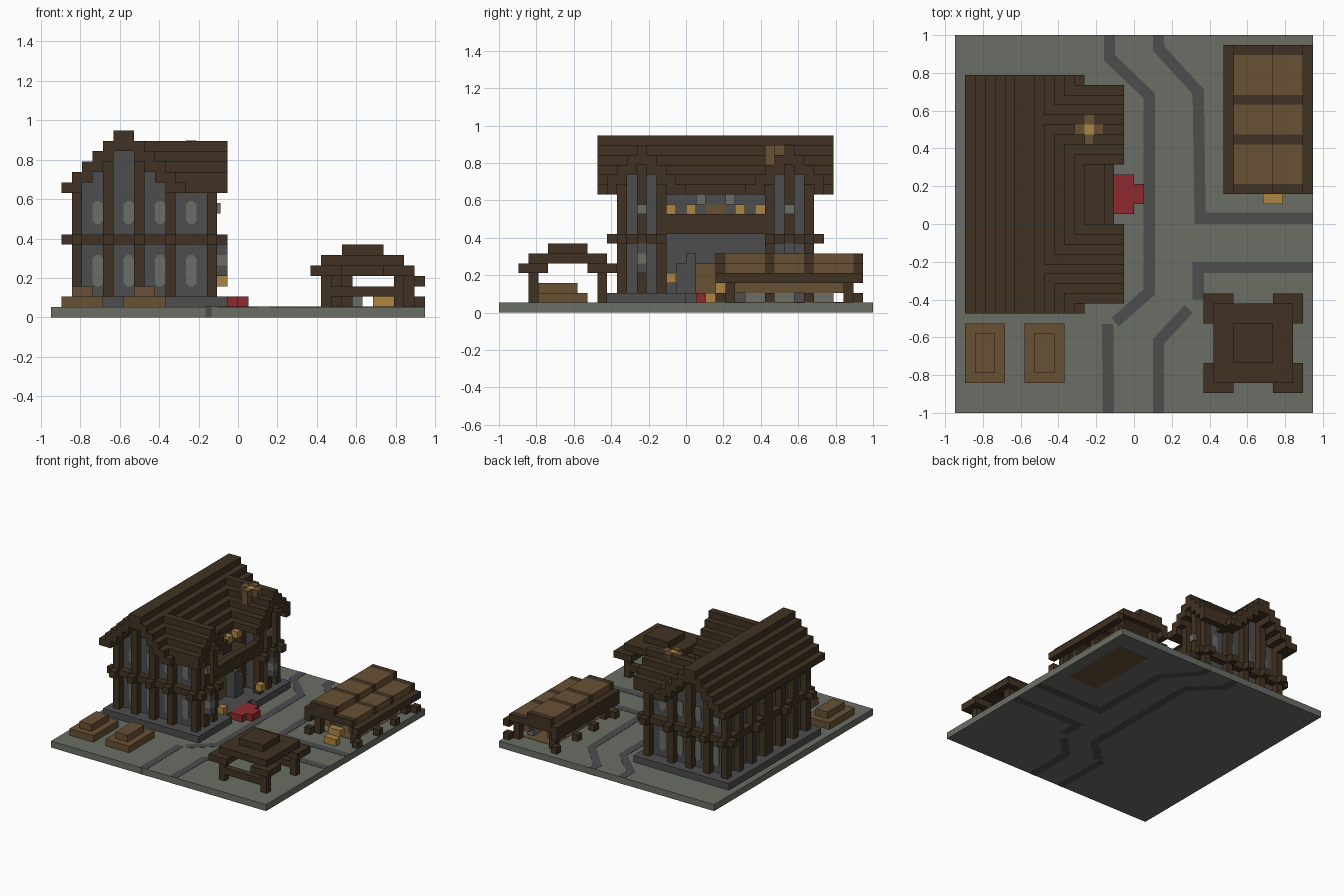
import bpy
import bmesh
from mathutils import Vector

default_cube = bpy.data.objects.get("Cube")
if default_cube:
    bpy.data.objects.remove(default_cube, do_unlink=True)

UNIT = 2 / 38          # one building block
HALF_X, HALF_Y = 18, 19


def material(name, rgb):
    """Flat material from display colour values."""
    linear = [(c / 255 / 12.92 if c < 11 else ((c / 255 + 0.055) / 1.055) ** 2.4) for c in rgb]
    mat = bpy.data.materials.new(name)
    mat.use_nodes = True
    mat.diffuse_color = (*linear, 1)
    shader = mat.node_tree.nodes["Principled BSDF"]
    shader.inputs["Base Color"].default_value = (*linear, 1)
    shader.inputs["Roughness"].default_value = 1
    return mat


timber = material("dark timber", (64, 50, 34))
wood = material("light wood", (105, 81, 52))
stone = material("pale stone", (106, 110, 102))
slate = material("dark stone", (77, 77, 79))
red = material("red cloth", (143, 42, 46))
amber = material("amber lantern", (174, 134, 66))


def world(i, j, k):
    return Vector(((i - HALF_X) * UNIT, (j - HALF_Y) * UNIT, k * UNIT))


def finish(name, mat, bm):
    bmesh.ops.recalc_face_normals(bm, faces=bm.faces)
    mesh = bpy.data.meshes.new(name)
    bm.to_mesh(mesh)
    bm.free()
    mesh.materials.append(mat)
    obj = bpy.data.objects.new(name, mesh)
    bpy.context.collection.objects.link(obj)
    return obj


def blocks(name, mat, boxes, mirror=False):
    """One object from boxes given as (i, j, k, width, depth, height) in units."""
    bm = bmesh.new()
    boxes = list(boxes)
    if mirror:     # repeat on the other end of the house
        boxes += [(i, 44 - j - d, k, w, d, h) for i, j, k, w, d, h in boxes]
    for i, j, k, w, d, h in boxes:
        cube = bmesh.ops.create_cube(bm, size=1)["verts"]
        centre = world(i + w / 2, j + d / 2, k + h / 2)
        for v in cube:
            v.co = centre + Vector((v.co.x * w, v.co.y * d, v.co.z * h)) * UNIT
    return finish(name, mat, bm)


def ribbon(name, points, width=0.06):
    """Path strip running through the full depth of the ground slab."""
    bm = bmesh.new()
    pts = [Vector((x, y, 0)) for x, y in points]
    rows = []
    for n, p in enumerate(pts):
        into = (p - pts[n - 1]).normalized() if n else (pts[1] - p).normalized()
        out = (pts[n + 1] - p).normalized() if n + 1 < len(pts) else into
        along = (into + out).normalized()
        side = Vector((-along.y, along.x, 0)) * width / 2 / max(along.dot(into), 0.5)
        rows.append([bm.verts.new(p + side * s + Vector((0, 0, z)))
                     for s, z in ((-1, 0), (1, 0), (1, UNIT + 0.002), (-1, UNIT + 0.002))])
    for a, b in zip(rows, rows[1:]):
        for n in range(4):
            m = (n + 1) % 4
            bm.faces.new((a[n], a[m], b[m], b[n]))
    bm.faces.new(rows[0])
    bm.faces.new(rows[-1])
    finish(name, slate, bm)


def window_plates(name, columns, bands):
    """Thin panes with clipped corners on both gable ends."""
    bm = bmesh.new()
    for face_j, push in ((13, -1), (31, 1)):
        for i in columns:
            for low, high in bands:
                cut = 0.3
                outline = [(i + cut, low), (i + 1 - cut, low), (i + 1, low + cut), (i + 1, high - cut),
                           (i + 1 - cut, high), (i + cut, high), (i, high - cut), (i, low + cut)]
                front = [bm.verts.new(world(x, face_j + push * 0.1, z)) for x, z in outline]
                back = [bm.verts.new(world(x, face_j, z)) for x, z in outline]
                bm.faces.new(front)
                for n in range(len(front)):
                    m = (n + 1) % len(front)
                    bm.faces.new((front[n], front[m], back[m], back[n]))
    finish(name, stone, bm)


# Ground and paths
blocks("ground", stone, [(0, 0, 0.02, 36, 38, 0.98)])
ribbon("west_path", [(-0.13, 1), (-0.13, 0.88), (0.08, 0.68), (0.08, -0.36), (-0.1, -0.52)])
ribbon("south_west_path", [(-0.14, -0.53), (-0.135, -1)])
ribbon("north_east_path", [(0.13, 1), (0.13, 0.93), (0.34, 0.7), (0.35, 0.03), (0.947, 0.03)])
ribbon("east_path", [(0.947, -0.23), (0.34, -0.23), (0.34, -0.4)])
ribbon("south_east_path", [(0.29, -0.45), (0.13, -0.62), (0.13, -1)])

# House walls: solid columns that follow the underside of the roof
blocks("plinth", slate, [(1, 11, 1, 15, 22, 1)])
blocks("plinth_wing_edge", slate, [(16, 11, 1, 1, 8, 1)], mirror=True)
blocks("main_walls", slate,
       [(i, 13, 2, 1, 18, max(8 + min(i, 13 - i), 10)) for i in range(3, 12)])
blocks("wing_walls", slate,
       [(12, j, 2, 3, 1, 13 - abs(j - 14)) for j in (13, 14, 15)], mirror=True)

# Timber frame
front_posts = [(i, 12, 2, 1, 1, h) for i, h in ((2, 10), (5, 13), (8, 13), (11, 10), (15, 11))]
blocks("gable_posts", timber, front_posts, mirror=True)
blocks("west_posts", timber, [(2, j, 2, 1, 1, 10) for j in (15, 18, 21)], mirror=True)
blocks("wing_posts", timber, [(15, 14, 2, 1, 1, 13), (15, 16, 2, 1, 1, 11), (12, 16, 2, 1, 1, 11)],
       mirror=True)
blocks("middle_beams", timber, [(2, 12, 7, 14, 1, 1), (15, 12, 7, 1, 5, 1), (12, 16, 7, 4, 1, 1)],
       mirror=True)
blocks("west_beam", timber, [(2, 12, 7, 1, 20, 1), (2, 12, 11, 1, 20, 1)])
blocks("beam_ends", timber,
       [(i, 11, 7, 1, 1, 1) for i in (2, 5, 8, 11, 15)]
       + [(1, 12, 7, 1, 1, 1), (1, 18, 7, 1, 1, 1)]
       + [(16, j, 7, 1, 1, 1) for j in (12, 14, 16)], mirror=True)
window_plates("gable_windows", (4, 7, 10, 13), ((3, 6), (9, 11.2)))

# Stepped roofs
main_rows = []
for i in range(1, 13):
    step = min(i, 13 - i)
    low = max(10 + step, 12)
    main_rows.append((i, 10, low, 1, 24, 12 + step - low))
blocks("main_roof", timber, main_rows)
wing_rows = []
for j in range(11, 19):
    top = 17 - abs(j - 14)
    low = max(top - 2, 12)
    start = 26 - top
    wing_rows.append((start, j, low, 17 - start, 1, top - low))
blocks("wing_roofs", timber, wing_rows, mirror=True)

# Chimney set into the back wing roof
lift = 0.05
blocks("chimney_sides", wood, [(13, 27, 14, 1, 1, 3), (12, 28, 15, 1, 1, 2),
                               (14, 28, 15, 1, 1, 2), (13, 29, 16, 1, 1, 1 + lift)])
blocks("chimney_ember", amber, [(13, 28, 15, 1, 1, 2 - lift)])

# Balcony and entrance between the wings
blocks("balcony", timber, [(12, 17, 8, 4, 10, 1), (15, 17, 9, 1, 10, 1)])
blocks("balcony_lanterns", amber, [(12, 17, 10, 1, 1, 1), (12, 19, 10, 1, 1, 1)], mirror=True)
blocks("balcony_lamps", stone, [(12, 20, 11, 0.5, 1, 1)], mirror=True)
blocks("balcony_door", wood, [(12, 21, 9, 0.15, 2, 2)])
blocks("door_frame", slate, [(12, 18, 2, 2, 1, 3), (12, 19, 2, 2, 1, 4)], mirror=True)
blocks("entrance_door", wood, [(12, 20, 2, 0.5, 4, 3)])
blocks("carpet", red, [(16, 20, 1, 2, 4, 1), (18, 21, 1, 1, 2, 1)])
blocks("wing_lamp_brackets", slate, [(16, 14, 4, 1, 1, 1), (16, 14, 6, 1, 1, 1)], mirror=True)
blocks("wing_lamps", stone, [(16, 14, 5, 1, 1, 1), (16, 14, 10, 0.3, 1, 1)], mirror=True)
blocks("door_lanterns", amber, [(16, 17, 3, 1, 1, 1)], mirror=True)

# Stepped crates in front of the house
for name, i in (("west_crate", 1), ("east_crate", 7)):
    blocks(name, wood, [(i, 3, 1, 4, 6, 1), (i + 1, 4, 2, 2, 4, 1)])

# Open shelter
blocks("shelter_posts", timber, [(i, j, 1, 1, 1, 3) for i in (26, 33) for j in (3, 10)])
blocks("shelter_rails", timber, [(26, j, 2, 8, 1, 1) for j in (3, 10)])
blocks("shelter_roof", timber,
       [(i, j, 4, 3, 3, 1) for i in (25, 32) for j in (2, 9)]
       + [(26, 3, 5, 8, 8, 1), (28, 5, 6, 4, 4, 1)])

# Market stall: stepped roof with timber ribs and wood panels
panels = ((23, 4), (28, 3), (32, 4))
ribs = ((22, 1), (27, 1), (31, 1), (36, 1))
steps = ((28, 4, 4, 2), (32, 3, 4, 1))
for name, mat, spans in (("stall_roof_panels", wood, panels), ("stall_roof_ribs", timber, ribs)):
    blocks(name, mat, [(i, j, k, w, d, h) for j, d in spans for i, w, k, h in steps])
blocks("stall_eaves", timber, [(27, 22, 3, 1, 15, 2), (35, 22, 3, 1, 15, 1)])
blocks("stall_posts", timber, [(i, j, 1, 1, 1, 3) for i in (28, 34) for j in (23, 35)])
blocks("stall_feet", timber, [(i, j, 1, 1, 1, 1) for i in (27, 35) for j in (22, 27, 31, 36)])
blocks("stall_floor", wood, [(29, 24, 0, 5, 11, 1.05)])
blocks("stall_counter_legs", stone, [(i, j, 1, 1, 2, 1) for i in (29, 33) for j in (25, 28, 32)])
blocks("stall_counter", wood, [(29, 24, 2, 1, 11, 1), (33, 24, 2, 1, 11, 1)])
blocks("stall_goods", amber, [(31, 21, 1, 2, 1, 1), (31, 22, 2, 2, 1, 1)])
